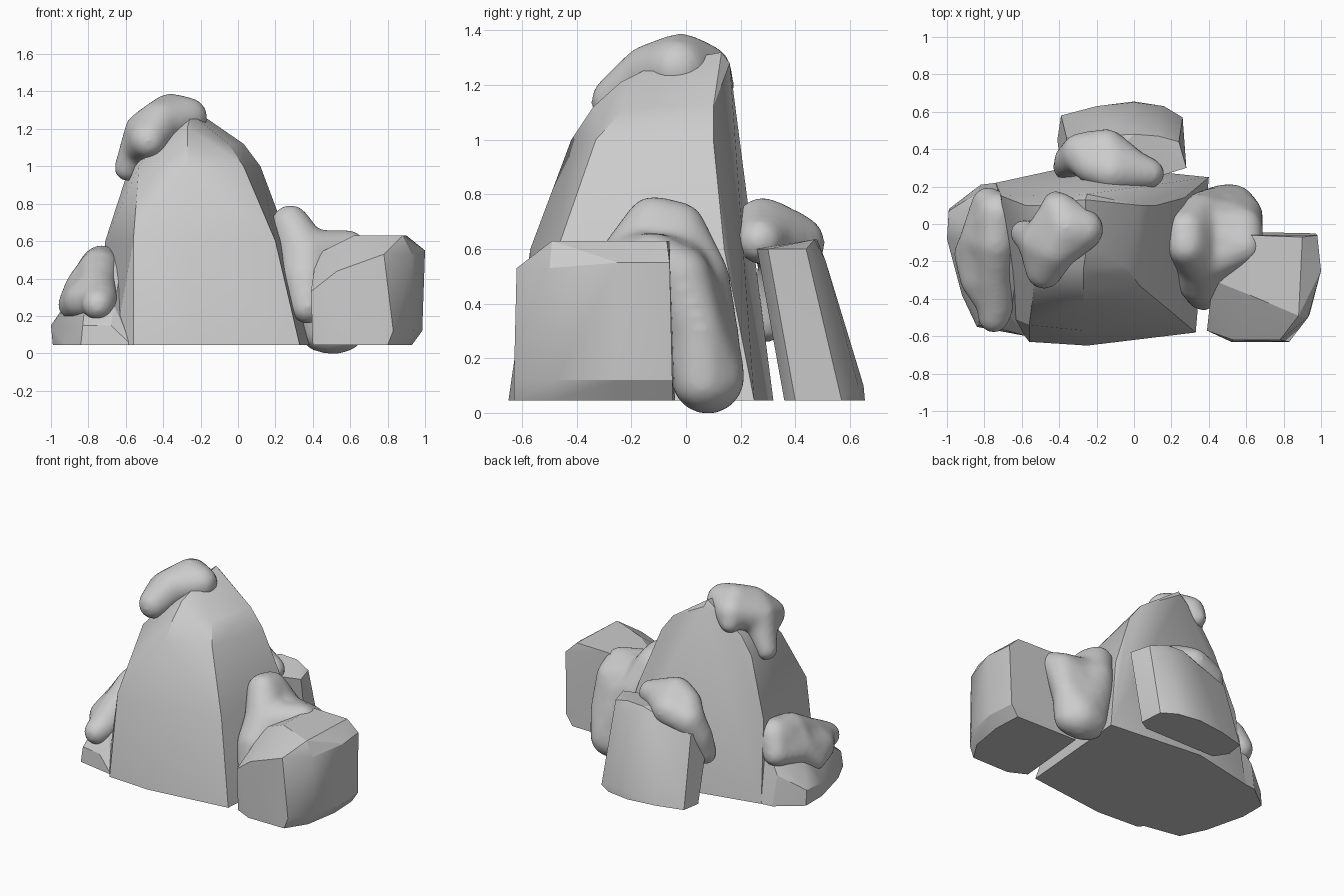
import bpy, bmesh, math
from itertools import combinations
from mathutils import Matrix, Vector


def add_object(name, bm):
    mesh = bpy.data.meshes.new(name)
    bm.to_mesh(mesh)
    bm.free()
    obj = bpy.data.objects.new(name, mesh)
    bpy.context.collection.objects.link(obj)
    return obj


def rock(name, layers):
    """Faceted stone: hull around outlines; an entry is (z, [(x, y), ...])."""
    bm = bmesh.new()
    for z, outline in layers:
        for x, y in outline:
            bm.verts.new((x, y, z))
    res = bmesh.ops.convex_hull(bm, input=bm.verts[:])
    junk = [g for g in res["geom_interior"] if isinstance(g, bmesh.types.BMVert)]
    bmesh.ops.delete(bm, geom=junk, context='VERTS')
    bmesh.ops.dissolve_limit(bm, angle_limit=math.radians(3),
                             verts=bm.verts[:], edges=bm.edges[:])
    bmesh.ops.recalc_face_normals(bm, faces=bm.faces[:])
    obj = add_object(name, bm)
    bpy.ops.object.select_all(action='DESELECT')
    obj.select_set(True)
    bpy.context.view_layer.objects.active = obj
    bpy.ops.object.shade_smooth_by_angle(angle=math.radians(24))


def moss(name, lumps):
    """Soft clump: balls (x, y, z, radius), neighbours bridged, fused and smoothed."""
    balls = [(Vector(b[:3]), b[3]) for b in lumps]
    bridged = list(balls)
    for (p, r), (q, s) in combinations(balls, 2):
        if (p - q).length < 1.15 * (r + s):
            bridged += [(p.lerp(q, t), r + (s - r) * t) for t in (.25, .5, .75)]
    bm = bmesh.new()
    for p, r in bridged:
        bmesh.ops.create_icosphere(bm, subdivisions=2, radius=r * 1.05,
                                   matrix=Matrix.Translation(p))
    obj = add_object(name, bm)
    fuse = obj.modifiers.new("fuse", 'REMESH')
    fuse.mode = 'VOXEL'
    fuse.voxel_size = 0.016
    fuse.use_smooth_shade = True
    soft = obj.modifiers.new("soften", 'SMOOTH')
    soft.factor = 0.5
    soft.iterations = 28


# Tall central boulder
rock("main_boulder", [
    (.045, [(-.66, -.5), (-.56, -.63), (-.25, -.65), (.33, -.58), (.40, .25),
            (-.28, .32), (-.74, .22)]),
    (.6, [(-.56, -.54), (-.27, -.57), (.2, -.47), (.27, .14), (-.28, .225), (-.71, .15)]),
    (1.0, [(-.53, -.3), (-.27, -.42), (.03, -.33), (.12, .1), (-.27, .19), (-.58, .1)]),
    (1.12, [(-.44, -.2), (-.27, -.34), (-.05, -.22), (.03, .1), (-.5, .1)]),
    (1.21, [(-.27, -.24), (-.1, .1), (-.4, .12)]),
    (1.28, [(-.25, -.1), (-.25, .16)]),
    (1.32, [(-.26, .13)]),
])

# Block on the right
rock("right_stone", [
    (.045, [(.40, -.57), (.52, -.63), (.80, -.63), (.89, -.49), (.93, -.25),
            (.92, -.05), (.45, -.04)]),
    (.12, [(.83, -.63), (.94, -.48), (.985, -.25), (.97, -.05)]),
    (.33, [(.39, -.57)]),
    (.44, [(.53, -.62)]),
    (.53, [(.78, -.62), (.93, -.5), (.42, -.3)]),
    (.55, [(1.0, -.25), (.98, -.06)]),
    (.63, [(.9, -.07), (.88, -.49), (.62, -.06), (.62, -.38)]),
])

# Leaning slab at the back
rock("back_stone", [
    (.045, [(-.39, .58), (-.2, .63), (0, .655), (.16, .63), (.26, .57), (.27, .40),
            (.2, .36), (-.35, .36), (-.41, .45)]),
    (.1, [(0, .65), (.16, .63)]),
    (.52, [(-.39, .3), (-.36, .46)]),
    (.56, [(-.1, .51), (.13, .51)]),
    (.6, [(.24, .44), (.28, .3), (.15, .26), (-.2, .27)]),
    (.635, [(0, .48), (.13, .47)]),
])

# Low wedge on the left
rock("left_stone", [
    (.045, [(-.99, -.1), (-.99, .08), (-.82, .21), (-.66, .23), (-.57, -.6),
            (-.68, -.58), (-.84, -.55), (-.92, -.38)]),
    (.15, [(-1.0, -.08), (-.99, .07), (-.83, -.54), (-.68, -.57)]),
    (.25, [(-.93, 0), (-.83, .17), (-.82, -.4), (-.66, -.5)]),
    (.5, [(-.72, -.1), (-.68, .12), (-.62, -.2)]),
])

# Moss clumps draped over the stones
moss("peak_moss", [
    (-.48, -.25, 1.14, .10), (-.42, -.13, 1.23, .12), (-.36, -.02, 1.265, .125),
    (-.27, -.03, 1.26, .11), (-.49, -.1, 1.18, .12), (-.54, -.07, 1.09, .09),
    (-.59, -.05, .99, .075), (-.4, .07, 1.25, .1), (-.42, .11, 1.19, .07),
])
moss("right_moss", [
    (.28, -.12, .69, .105), (.28, -.03, .67, .105), (.36, -.2, .52, .14),
    (.36, -.04, .52, .13), (.5, -.13, .53, .12), (.59, -.12, .56, .10),
    (.5, 0, .4, .13), (.55, .04, .28, .12), (.45, .06, .28, .13),
    (.45, .08, .13, .125), (.52, .08, .13, .135), (.57, .06, .12, .11),
    (.36, -.3, .4, .13), (.37, -.37, .25, .095), (.38, .06, .36, .12),
    (.58, -.02, .5, .11), (.6, .05, .3, .09), (.35, .06, .5, .1),
])
moss("back_moss", [
    (-.12, .28, .68, .11), (-.1, .33, .65, .11), (0, .29, .64, .1),
    (.08, .27, .63, .085), (-.15, .40, .62, .11), (-.28, .38, .58, .11),
    (-.34, .34, .46, .09), (-.36, .3, .33, .075), (-.22, .31, .65, .10),
])
moss("left_moss", [
    (-.73, .06, .47, .11), (-.74, -.1, .45, .11), (-.78, .11, .37, .09),
    (-.82, -.08, .34, .11), (-.88, -.16, .26, .085), (-.83, -.3, .28, .10),
    (-.75, -.28, .36, .10), (-.74, -.43, .28, .10), (-.75, -.5, .26, .085),
])
